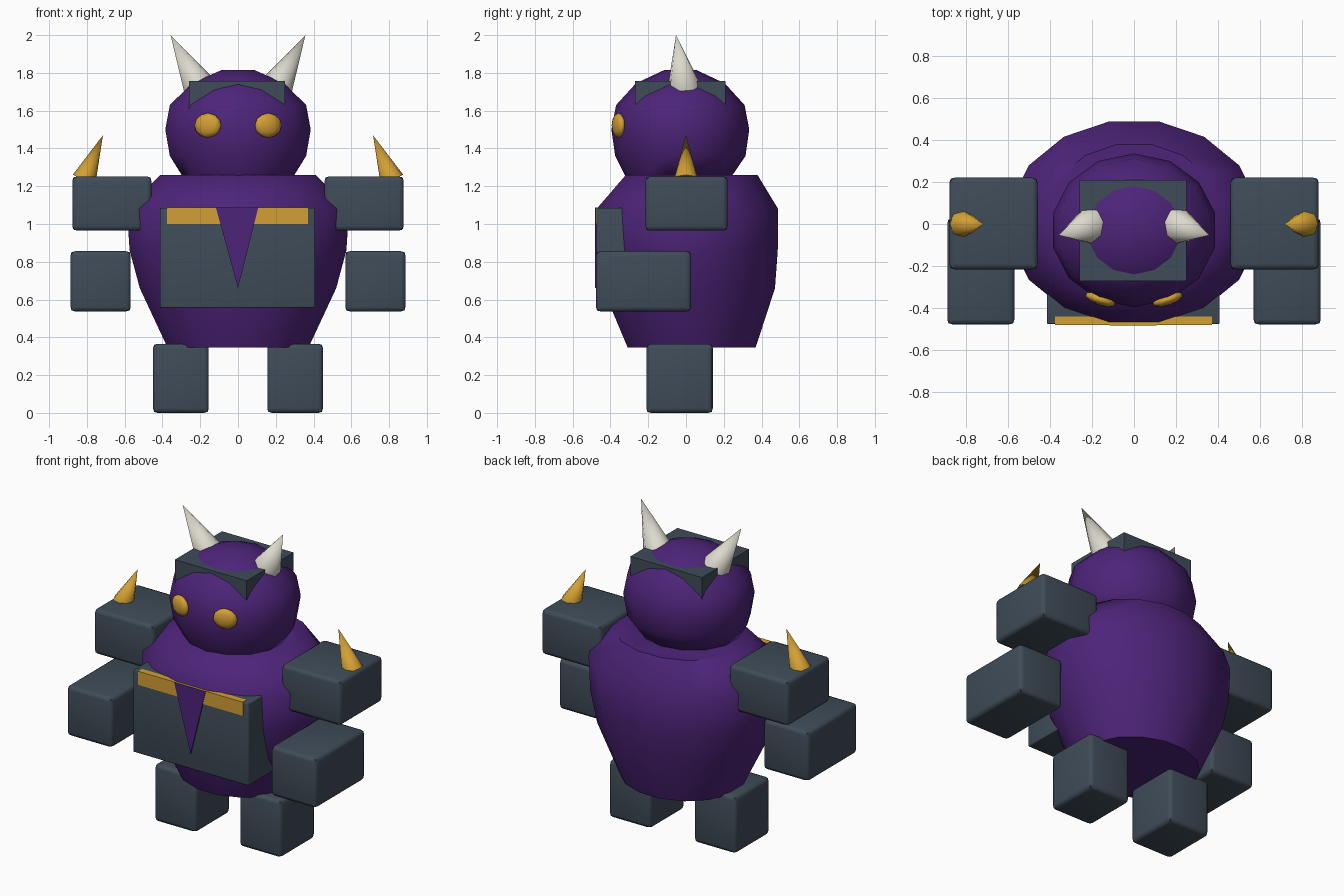
import bpy
import bmesh
import math
from mathutils import Vector

cube = bpy.data.objects.get("Cube")
if cube:
    bpy.data.objects.remove(cube, do_unlink=True)


def material(name, rgb):
    mat = bpy.data.materials.new(name)
    mat.use_nodes = True
    mat.diffuse_color = (*rgb, 1)
    mat.node_tree.nodes["Principled BSDF"].inputs["Base Color"].default_value = (*rgb, 1)
    return mat


purple = material("purple", (0.075, 0.017, 0.19))
slate = material("slate", (0.05, 0.072, 0.098))
gold = material("gold", (0.65, 0.35, 0.035))
ivory = material("ivory", (0.72, 0.70, 0.61))


def finish(name, bm, mat, angle=40):
    bmesh.ops.recalc_face_normals(bm, faces=bm.faces)
    mesh = bpy.data.meshes.new(name)
    bm.to_mesh(mesh)
    bm.free()
    mesh.materials.append(mat)
    obj = bpy.data.objects.new(name, mesh)
    bpy.context.collection.objects.link(obj)
    bpy.ops.object.select_all(action="DESELECT")
    obj.select_set(True)
    bpy.context.view_layer.objects.active = obj
    bpy.ops.object.shade_smooth_by_angle(angle=math.radians(angle))
    return obj


def box(name, low, high, mat, bevel=0.0):
    low, high = Vector(low), Vector(high)
    bm = bmesh.new()
    bmesh.ops.create_cube(bm, size=1)
    bmesh.ops.scale(bm, vec=high - low, verts=bm.verts)
    bmesh.ops.translate(bm, vec=(low + high) / 2, verts=bm.verts)
    if bevel:
        bmesh.ops.bevel(bm, geom=bm.edges[:], offset=bevel, segments=2,
                        profile=0.6, affect="EDGES")
    return finish(name, bm, mat, 60)


def stacked_rings(name, rings, sides, mat, angle):
    """Skin elliptical rings given as (z, x radius, y radius, y centre)."""
    bm = bmesh.new()
    loops = []
    for z, rx, ry, cy in rings:
        turns = [2 * math.pi * (i + 0.5) / sides for i in range(sides)]
        loops.append([bm.verts.new((rx * math.cos(t), cy + ry * math.sin(t), z))
                      for t in turns])
    for a, b in zip(loops, loops[1:]):
        for i in range(sides):
            j = (i + 1) % sides
            bm.faces.new((a[i], a[j], b[j], b[i]))
    bm.faces.new(loops[0])
    bm.faces.new(loops[-1])
    return finish(name, bm, mat, angle)


def spike(name, base, tip, radius, mat):
    base, tip = Vector(base), Vector(tip)
    axis = tip - base
    bm = bmesh.new()
    bmesh.ops.create_cone(bm, cap_ends=True, segments=8, radius1=radius,
                          radius2=0, depth=axis.length)
    turn = axis.to_track_quat("Z", "Y").to_matrix()
    bmesh.ops.rotate(bm, matrix=turn, verts=bm.verts)
    bmesh.ops.translate(bm, vec=(base + tip) / 2, verts=bm.verts)
    return finish(name, bm, mat, 60)


# Barrel body and round head
stacked_rings("body", [(0.345, 0.38, 0.345, 0.03), (0.66, 0.53, 0.465, 0.015),
                       (0.86, 0.585, 0.485, 0.01), (1.08, 0.60, 0.49, 0.007),
                       (1.26, 0.42, 0.355, 0.03)], 16, purple, 50)
stacked_rings("head", [(1.25, 0.30, 0.28, -0.04), (1.36, 0.37, 0.345, -0.03),
                       (1.5, 0.395, 0.365, -0.03), (1.63, 0.37, 0.34, -0.03),
                       (1.745, 0.25, 0.235, -0.03), (1.815, 0.09, 0.085, -0.03)],
              14, purple, 60)

# Square headband, pierced by the crown of the head
box("headband", (-0.26, -0.27, 1.5), (0.25, 0.208, 1.757), slate)

# Chest plate with gold trim and a painted wedge
box("chest_plate", (-0.413, -0.475, 0.557), (0.407, -0.2, 1.085), slate, 0.006)
box("chest_trim", (-0.375, -0.48, 1.0), (0.37, -0.44, 1.088), gold)
bm = bmesh.new()
wedge = [bm.verts.new((x, -0.475, z)) for x, z in ((-0.117, 1.087), (0.107, 1.087), (0, 0.66))]
face = bm.faces.new(wedge)
extruded = bmesh.ops.extrude_face_region(bm, geom=[face])["geom"]
bmesh.ops.translate(bm, vec=(0, -0.008, 0),
                    verts=[v for v in extruded if isinstance(v, bmesh.types.BMVert)])
finish("chest_wedge", bm, purple, 30)

# Paired parts
for side, s in (("left", 1), ("right", -1)):
    def pair_box(part, x, y, z):
        xs = sorted((s * x[0], s * x[1]))
        box(f"{side}_{part}", (xs[0], y[0], z[0]), (xs[1], y[1], z[1]), slate, 0.025)

    pair_box("upper_arm", (0.458, 0.877), (-0.215, 0.22), (0.965, 1.252))
    pair_box("forearm", (0.568, 0.887), (-0.477, 0.027), (0.537, 0.856))
    pair_box("leg", (0.155, 0.45), (-0.21, 0.142), (0.0, 0.366))

    spike(f"{side}_shoulder_spike", (s * 0.815, 0, 1.235), (s * 0.715, 0, 1.47), 0.065, gold)
    spike(f"{side}_horn", (s * 0.21, -0.01, 1.735), (s * 0.357, -0.053, 2.0), 0.088, ivory)

    # Flattened eye, turned to follow the face
    bm = bmesh.new()
    bmesh.ops.create_icosphere(bm, subdivisions=2, radius=1)
    bmesh.ops.scale(bm, vec=(0.075, 0.028, 0.066), verts=bm.verts)
    eye = finish(f"{side}_eye", bm, gold, 60)
    eye.location = (s * 0.16, -0.358, 1.522)
    eye.rotation_euler.z = s * 0.33
